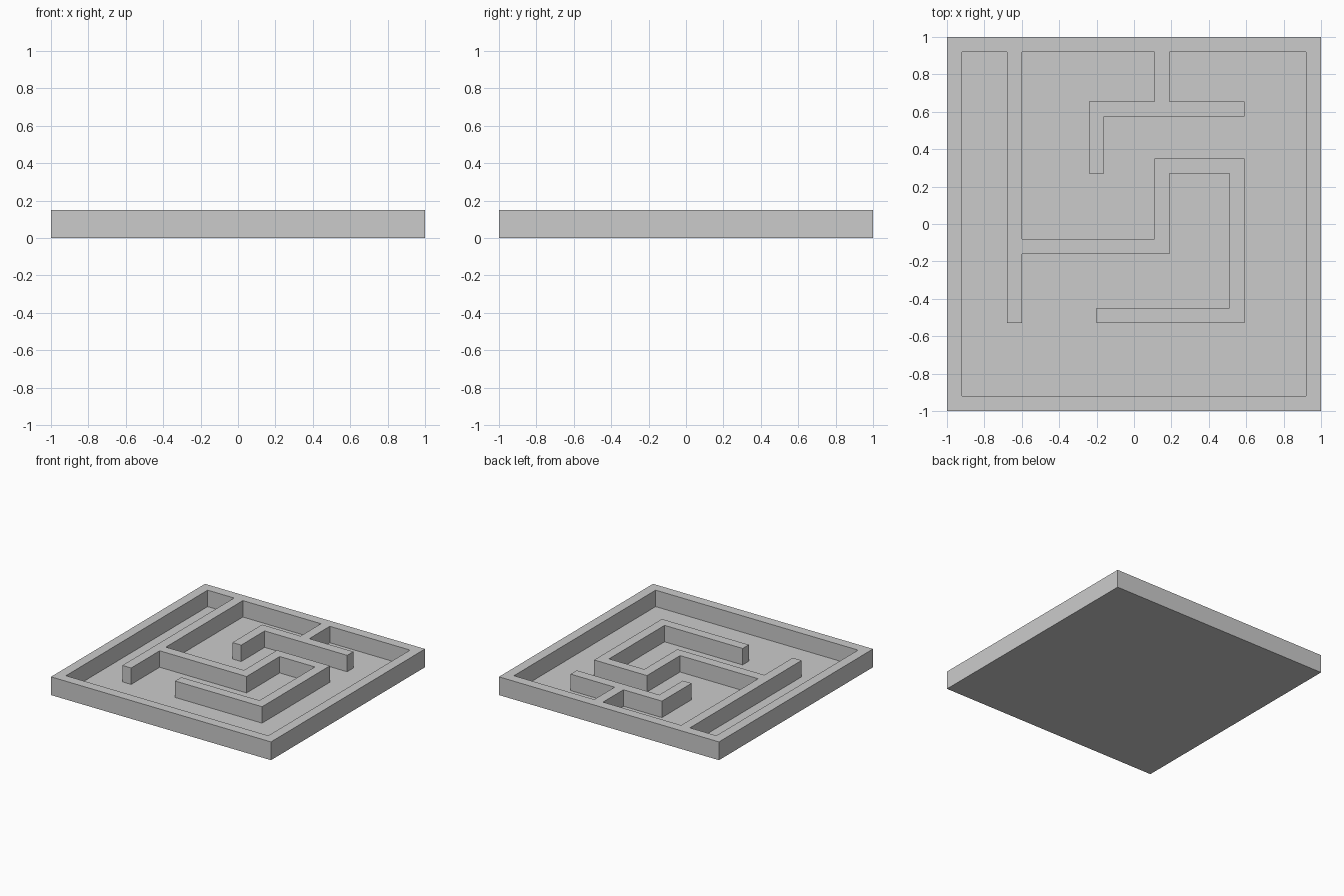
import bpy
import bmesh

# Remove the default object
cube = bpy.data.objects.get("Cube")
if cube:
    bpy.data.objects.remove(cube, do_unlink=True)

HEIGHT = 0.15
FLOOR = 0.015
INNER = 0.92

# One grey material
grey = bpy.data.materials.new("plain grey")
grey.use_nodes = True
colour = (0.6, 0.6, 0.6, 1)
grey.diffuse_color = colour
grey.node_tree.nodes["Principled BSDF"].inputs["Base Color"].default_value = colour


def prism(name, outline, bottom, top):
    """Extrude a counter-clockwise outline between two heights."""
    bm = bmesh.new()
    base = bm.faces.new([bm.verts.new((x, y, bottom)) for x, y in outline])
    result = bmesh.ops.extrude_face_region(bm, geom=[base], use_keep_orig=True)
    raised = [v for v in result["geom"] if isinstance(v, bmesh.types.BMVert)]
    bmesh.ops.translate(bm, verts=raised, vec=(0, 0, top - bottom))
    bmesh.ops.recalc_face_normals(bm, faces=bm.faces)
    mesh = bpy.data.meshes.new(name)
    bm.to_mesh(mesh)
    bm.free()
    mesh.materials.append(grey)
    obj = bpy.data.objects.new(name, mesh)
    bpy.context.collection.objects.link(obj)
    return obj


# Solid square block
maze = prism("maze_tray", [(-1, -1), (1, -1), (1, 1), (-1, 1)], 0, HEIGHT)

# Edge of the walkable area, following every wall inside the rim
passage = [
    # front and left-hand rim
    (-INNER, -INNER), (INNER, -INNER), (INNER, INNER),
    # branching wall hanging from the back rim
    (0.19, INNER), (0.19, 0.655), (0.59, 0.655), (0.59, 0.575),
    (-0.16, 0.575), (-0.16, 0.27), (-0.24, 0.27), (-0.24, 0.655),
    (0.11, 0.655), (0.11, INNER),
    # long wall with its winding hook
    (-0.6, INNER), (-0.6, -0.08), (0.11, -0.08), (0.11, 0.35),
    (0.59, 0.35), (0.59, -0.53), (-0.2, -0.53), (-0.2, -0.45),
    (0.51, -0.45), (0.51, 0.27), (0.19, 0.27), (0.19, -0.16),
    (-0.6, -0.16), (-0.6, -0.53), (-0.68, -0.53), (-0.68, INNER),
    # right-hand rim
    (-INNER, INNER),
]
cutter = prism("passage_cutter", passage, FLOOR, HEIGHT + 0.1)
cutter.hide_render = True

# Cut the passage out of the block and bake the result
cut = maze.modifiers.new("passage", "BOOLEAN")
cut.operation = "DIFFERENCE"
cut.solver = "EXACT"
cut.object = cutter
bpy.context.view_layer.objects.active = maze
bpy.ops.object.modifier_apply(modifier=cut.name)
bpy.data.objects.remove(cutter, do_unlink=True)
